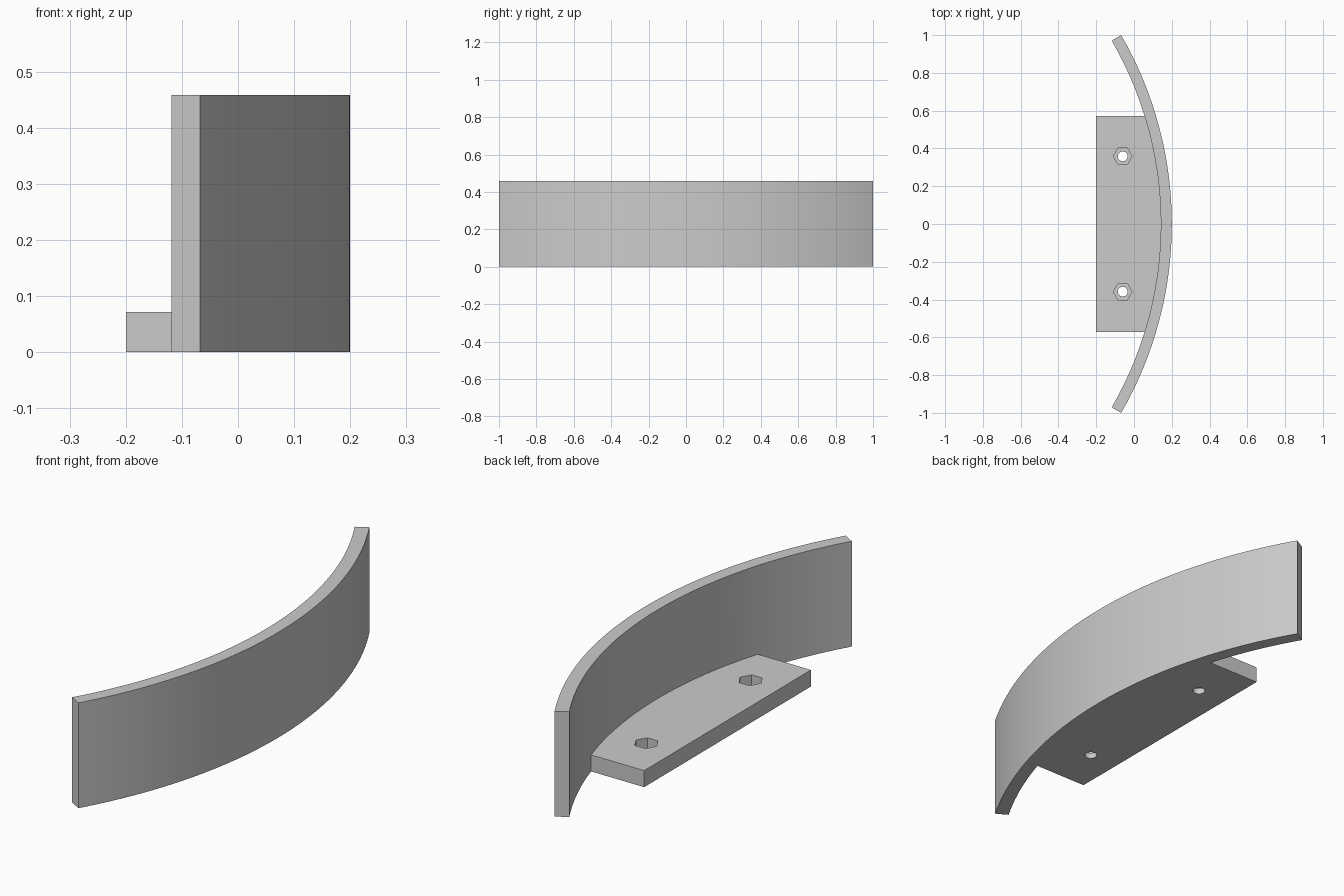
import bpy, bmesh
from math import asin, cos, pi, radians, sin

if "Cube" in bpy.data.objects:
    bpy.data.objects.remove(bpy.data.objects["Cube"], do_unlink=True)

OUTER, WALL, HEIGHT = 2.0, 0.058, 0.458
INNER = OUTER - WALL
CENTRE_X = 0.2 - OUTER
BACK_X, HALF_Y, PLATE_H = -0.2, 0.573, 0.072
HOLE_X, HOLE_Y = -0.06, 0.358

grey = bpy.data.materials.new("light_grey")
grey.use_nodes = True
grey.diffuse_color = (0.6, 0.6, 0.6, 1)
grey.node_tree.nodes["Principled BSDF"].inputs["Base Color"].default_value = (0.6, 0.6, 0.6, 1)


def arc(radius, half_angle, steps):
    """Points along an arc about the wall's centre, from -y to +y."""
    angles = [half_angle * (2 * i / steps - 1) for i in range(steps + 1)]
    return [(CENTRE_X + radius * cos(a), radius * sin(a)) for a in angles]


def prism(name, outline, z0, z1):
    """Extrude a counter-clockwise outline upward."""
    bm = bmesh.new()
    base = bm.faces.new([bm.verts.new((x, y, z0)) for x, y in outline])
    top = bmesh.ops.extrude_face_region(bm, geom=[base])["geom"]
    bmesh.ops.translate(bm, vec=(0, 0, z1 - z0),
                        verts=[v for v in top if isinstance(v, bmesh.types.BMVert)])
    bmesh.ops.recalc_face_normals(bm, faces=bm.faces)
    mesh = bpy.data.meshes.new(name)
    bm.to_mesh(mesh)
    bm.free()
    mesh.materials.append(grey)
    obj = bpy.data.objects.new(name, mesh)
    bpy.context.collection.objects.link(obj)
    return obj


def combine(target, tool, operation):
    """Apply a boolean and remove the tool object."""
    mod = target.modifiers.new(operation.lower(), "BOOLEAN")
    mod.operation, mod.object, mod.solver = operation, tool, "EXACT"
    bpy.context.view_layer.objects.active = target
    bpy.ops.object.modifier_apply(modifier=mod.name)
    bpy.data.objects.remove(tool, do_unlink=True)


def ring(y, radius, sides):
    return [(HOLE_X + radius * cos(2 * pi * i / sides),
             y + radius * sin(2 * pi * i / sides)) for i in range(sides)]


# Curved upright wall
end = radians(30)
bracket = prism("curved_bracket",
                arc(OUTER, end, 60) + arc(INNER, end, 60)[::-1], 0, HEIGHT)

# Mounting plate, its curved edge buried in the wall
middle = (OUTER + INNER) / 2
plate = prism("mounting_plate",
              [(BACK_X, HALF_Y), (BACK_X, -HALF_Y)] + arc(middle, asin(HALF_Y / middle), 40),
              0, PLATE_H)

# Bolt holes with hexagonal nut recesses
for y in (-HOLE_Y, HOLE_Y):
    combine(plate, prism("bolt_hole_cutter", ring(y, 0.026, 32), -0.1, 0.2), "DIFFERENCE")
    combine(plate, prism("nut_recess_cutter", ring(y, 0.05, 6), 0.026, 0.2), "DIFFERENCE")

combine(bracket, plate, "UNION")

# Smooth curved faces, sharp corners
bpy.ops.object.select_all(action="DESELECT")
bracket.select_set(True)
bpy.context.view_layer.objects.active = bracket
bpy.ops.object.shade_smooth_by_angle(angle=radians(20))
